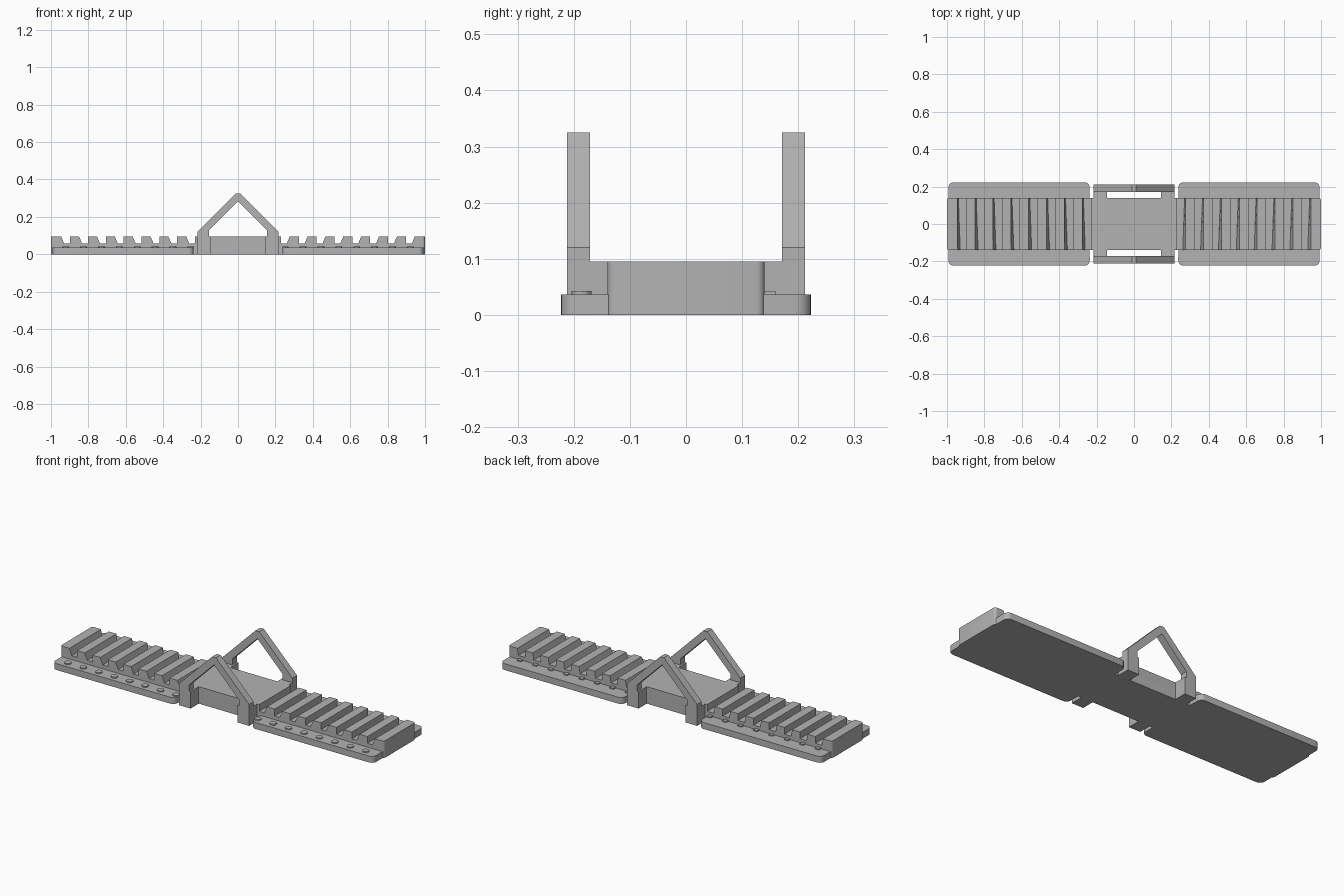
import bpy, bmesh, math

cube = bpy.data.objects.get("Cube")
if cube:
    bpy.data.objects.remove(cube, do_unlink=True)

GREY = (0.45, 0.45, 0.45, 1)
grey = bpy.data.materials.new("plain grey")
grey.use_nodes = True
grey.diffuse_color = GREY
grey.node_tree.nodes["Principled BSDF"].inputs["Base Color"].default_value = GREY

TOP, FLOOR, PLATE = 0.095, 0.057, 0.036
HALF = 0.14
PITCH, SLOTS = 0.0955, 8


def finish(name, bm, smooth=False):
    bmesh.ops.recalc_face_normals(bm, faces=bm.faces)
    mesh = bpy.data.meshes.new(name)
    bm.to_mesh(mesh)
    bm.free()
    mesh.materials.append(grey)
    ob = bpy.data.objects.new(name, mesh)
    bpy.context.collection.objects.link(ob)
    if smooth:
        bpy.ops.object.select_all(action='DESELECT')
        ob.select_set(True)
        bpy.context.view_layer.objects.active = ob
        bpy.ops.object.shade_smooth_by_angle(angle=math.radians(30))
    return ob


def loft(front, back, y0, y1):
    """Solid between two matching xz outlines."""
    bm = bmesh.new()
    a = [bm.verts.new((x, y0, z)) for x, z in front]
    b = [bm.verts.new((x, y1, z)) for x, z in back]
    bm.faces.new(a)
    bm.faces.new(b[::-1])
    for i in range(len(a)):
        j = (i + 1) % len(a)
        bm.faces.new((a[i], b[i], b[j], a[j]))
    return bm


def box(x0, x1, y0, y1, z0, z1):
    outline = [(x0, z0), (x1, z0), (x1, z1), (x0, z1)]
    return loft(outline, outline, y0, y1)


def round_corners(bm, radius, test=lambda v: True):
    edges = [e for e in bm.edges
             if abs(e.verts[0].co.z - e.verts[1].co.z) > 0.02
             and abs(e.verts[0].co.x - e.verts[1].co.x) < 1e-5
             and test(e.verts[0].co)]
    bmesh.ops.bevel(bm, geom=edges, offset=radius, segments=5,
                    affect='EDGES', profile=0.5)


def mirrored(points):
    return points + [(-x, z) for x, z in reversed(points)]


# Toothed bar: slots with one twisted, sloping wall
def bar_outline(slope):
    pts = [(-1, 0), (-1, TOP)]
    for k in range(SLOTS):
        x = -0.945 + k * PITCH
        pts += [(x, TOP), (x + slope, FLOOR), (x + 0.047, FLOOR), (x + 0.047, TOP)]
    return mirrored(pts)


bar = loft(bar_outline(0.016), bar_outline(0.006), -HALF, HALF)
round_corners(bar, 0.014, lambda c: abs(c.x) > 0.99)
finish("toothed_bar", bar, True)

for side, label in ((-1, "right"), (1, "left")):
    # Wide base plate with rounded corners
    x0, x1 = sorted((side * 0.237, side * 0.992))
    plate = box(x0, x1, -0.223, 0.223, 0, PLATE)
    round_corners(plate, 0.028)
    finish(label + "_base_plate", plate, True)

    # Webs joining the bar to the frame posts
    x0, x1 = sorted((side * 0.145, side * 0.217))
    finish(label + "_post_web", box(x0, x1, -0.18, 0.18, 0, TOP))

    # Raised position markers beside each slot
    for k in range(SLOTS):
        x = side * (0.921 - k * PITCH)
        stud = bmesh.new()
        bmesh.ops.create_cone(stud, cap_ends=True, segments=12, radius1=0.018,
                              radius2=0.018, depth=0.007)
        bmesh.ops.translate(stud, verts=stud.verts, vec=(x, -0.186, PLATE + 0.003))
        finish(f"{label}_front_marker_{k + 1}", stud)
        finish(f"{label}_back_marker_{k + 1}",
               box(x - 0.012, x + 0.012, HALF, 0.16, PLATE - 0.005, PLATE + 0.006))

# Gabled frames standing on two posts
gable = mirrored([(-0.217, 0), (-0.217, 0.12), (-0.012, 0.325)])
inner = [(0.145, 0), (0.145, TOP), (0.155, TOP), (0.155, 0.128), (0, 0.283)]
gable += inner + [(-x, z) for x, z in reversed(inner[:-1])]
for name, y0, y1 in (("front_gable_frame", -0.212, -0.171),
                     ("back_gable_frame", 0.171, 0.212)):
    finish(name, loft(gable, gable, y0, y1))
